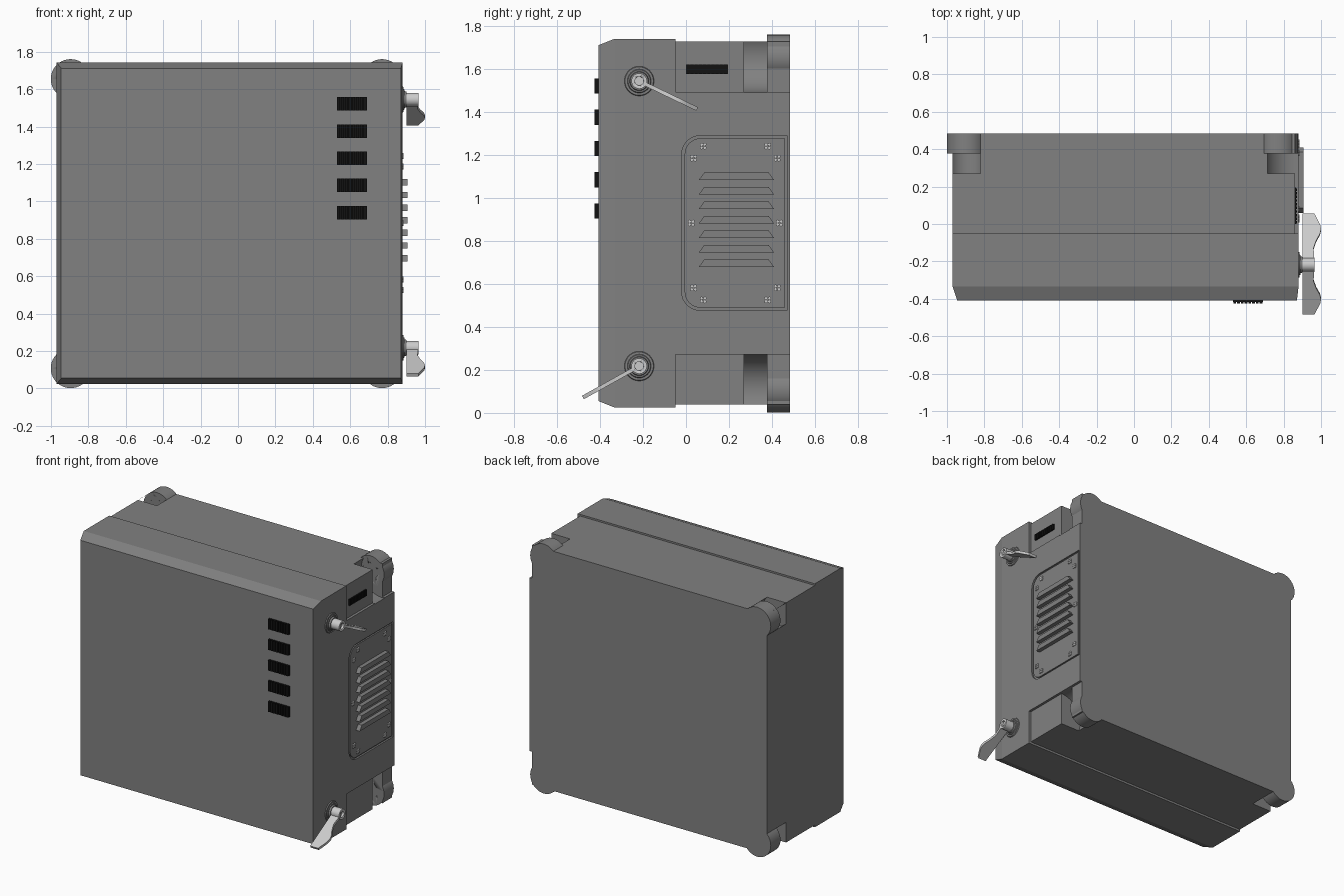
import bpy, bmesh, math
from mathutils import Vector, Matrix

cube = bpy.data.objects.get("Cube")
if cube:
    bpy.data.objects.remove(cube)


def material(name, value):
    m = bpy.data.materials.new(name)
    m.use_nodes = True
    color = (value, value, value, 1)
    m.diffuse_color = color
    m.node_tree.nodes["Principled BSDF"].inputs["Base Color"].default_value = color
    return m


GREY = material("case grey", 0.22)
METAL = material("light metal", 0.6)
BLACK = material("vent black", 0.006)


def finish(name, bm, mat, smooth=False):
    bmesh.ops.recalc_face_normals(bm, faces=bm.faces)
    mesh = bpy.data.meshes.new(name)
    bm.to_mesh(mesh)
    bm.free()
    mesh.materials.append(mat)
    ob = bpy.data.objects.new(name, mesh)
    bpy.context.collection.objects.link(ob)
    if smooth:
        bpy.ops.object.select_all(action='DESELECT')
        ob.select_set(True)
        bpy.context.view_layer.objects.active = ob
        bpy.ops.object.shade_smooth_by_angle(angle=math.radians(35))
    return ob


def add_box(bm, lo, hi):
    lo, hi = Vector(lo), Vector(hi)
    size = Matrix.Diagonal((*(hi - lo), 1))
    bmesh.ops.create_cube(bm, size=1, matrix=Matrix.Translation((lo + hi) / 2) @ size)


def box(name, lo, hi, mat):
    bm = bmesh.new()
    add_box(bm, lo, hi)
    return finish(name, bm, mat)


def add_cylinder(bm, start, axis, length, radius, tip=None, sides=40):
    axis = Vector(axis)
    turn = axis.to_track_quat('Z', 'Y').to_matrix().to_4x4()
    place = Matrix.Translation(Vector(start) + axis * length / 2) @ turn
    bmesh.ops.create_cone(bm, cap_ends=True, segments=sides, radius1=radius,
                          radius2=radius if tip is None else tip, depth=length, matrix=place)


def cylinder(name, start, axis, length, radius, mat):
    bm = bmesh.new()
    add_cylinder(bm, start, axis, length, radius)
    return finish(name, bm, mat, True)


def add_prism(bm, outline, offset):
    face = bm.faces.new([bm.verts.new(p) for p in outline])
    moved = bmesh.ops.extrude_face_region(bm, geom=[face])["geom"]
    bmesh.ops.translate(bm, vec=offset, verts=[v for v in moved if isinstance(v, bmesh.types.BMVert)])


def boolean(target, other, operation='DIFFERENCE'):
    mod = target.modifiers.new(operation.lower(), 'BOOLEAN')
    mod.operation, mod.object, mod.solver = operation, other, 'EXACT'
    bpy.context.view_layer.objects.active = target
    bpy.ops.object.modifier_apply(modifier=mod.name)
    bpy.data.objects.remove(other)


# Front cover with its sloped rim
bm = bmesh.new()
add_box(bm, (-0.97, -0.408, 0.025), (0.88, -0.05, 1.742))
edge = [v for v in bm.verts if v.co.y < -0.4]
back_loop = bmesh.ops.bisect_plane(bm, geom=bm.verts[:] + bm.edges[:] + bm.faces[:],
                                   plane_co=(0, -0.333, 0), plane_no=(0, 1, 0))
for v in edge:
    v.co.x += 0.025 if v.co.x < 0 else -0.009
    v.co.z += 0.03 if v.co.z < 1 else -0.03
finish("front_cover", bm, GREY)

# Rear housing, with the thicker right wall in the middle
housing = box("rear_housing", (-0.97, -0.05, 0.04), (0.862, 0.485, 1.73), GREY)
boolean(housing, box("wall", (0.7, -0.05, 0.272), (0.88, 0.485, 1.495), GREY), 'UNION')

# Corner pockets and round mounting ears
for side, ear_x, pocket_x, radius in (("left", 0.77, 0.862, 0.165), ("right", -0.895, -0.895, 0.105)):
    for level, z in (("top", 1.655), ("bottom", 0.108)):
        boolean(housing, cylinder("pocket", (pocket_x, 0.27, z), (0, 1, 0), 0.107, radius, GREY))
        ear = cylinder(f"ear_{level}_{side}", (ear_x, 0.377, z), (0, 1, 0), 0.108, 0.106, GREY)
        boolean(ear, cylinder("screw_hole", (ear_x, 0.36, z), (0, 1, 0), 0.07, 0.055, GREY))


# Side access plate seated in a shallow recess, rounded towards the front
def plate_outline(x, y0, y1, z0, z1, r):
    points = [(x, y1, z0), (x, y1, z1)]
    for cz, first in ((z1 - r, 90), (z0 + r, 180)):
        for i in range(9):
            a = math.radians(first + i * 90 / 8)
            points.append((x, y0 + r + r * math.cos(a), cz + r * math.sin(a)))
    return points


bm = bmesh.new()
add_prism(bm, plate_outline(0.868, -0.02, 0.472, 0.478, 1.29, 0.085), (0.05, 0, 0))
boolean(housing, finish("recess", bm, GREY))
bm = bmesh.new()
add_prism(bm, plate_outline(0.866, -0.006, 0.462, 0.49, 1.278, 0.073), (0.012, 0, 0))
finish("access_plate", bm, GREY)

# Louvres on the plate
bm = bmesh.new()
for i in range(7):
    z = 0.68 + i * 0.0675
    add_prism(bm, [(0.874, 0.06, z), (0.874, 0.41, z),
                   (0.874, 0.385, z + 0.034), (0.874, 0.085, z + 0.034)], (0.033, 0, 0))
finish("louvres", bm, GREY)

# Cross-slotted plate screws, mirrored in both directions
bm = bmesh.new()
for dy, dz in ((0.15, 0.358), (0.195, 0.302), (0.205, 0)):
    for sy in (-1, 1):
        for sz in (-1, 1) if dz else (1,):
            y, z = 0.23 + sy * dy, 0.884 + sz * dz
            for a in range(4):
                t = math.radians(45 + a * 90)
                add_cylinder(bm, (0.876, y + 0.011 * math.cos(t), z + 0.011 * math.sin(t)),
                             (1, 0, 0), 0.01, 0.008, sides=8)
finish("plate_screws", bm, METAL)

# Ribbed black vents on the front
for i in range(5):
    z = 0.94 + i * 0.1455
    bm = bmesh.new()
    add_box(bm, (0.53, -0.416, z - 0.036), (0.69, -0.405, z + 0.036))
    for k in range(8):
        add_box(bm, (0.532 + k * 0.02, -0.425, z - 0.036), (0.546 + k * 0.02, -0.415, z + 0.036))
    finish(f"front_vent_{i + 1}", bm, BLACK)

# Ribbed black vent on the side
bm = bmesh.new()
add_box(bm, (0.858, 0.0, 1.578), (0.866, 0.195, 1.622))
for k in range(10):
    add_box(bm, (0.865, 0.002 + k * 0.0195, 1.578), (0.872, 0.015 + k * 0.0195, 1.622))
finish("side_vent", bm, BLACK)

# Latches: stepped collar, hub and curved wing handle
WING = [(0, 0.902), (0.3, 0.902), (0.3, 0.964), (0.255, 0.984), (0.225, 0.996), (0.2, 1.0),
        (0.17, 0.994), (0.13, 0.975), (0.08, 0.96), (0.04, 0.962), (0, 0.965)]
for level, z, direction in (("top", 1.545, (0.27, -0.13)), ("bottom", 0.218, (-0.265, -0.148))):
    bm = bmesh.new()
    for x, length, radius, tip in ((0.878, 0.008, 0.07, 0.066), (0.885, 0.006, 0.056, 0.052),
                                   (0.89, 0.012, 0.045, 0.042)):
        add_cylinder(bm, (x, -0.218, z), (1, 0, 0), length, radius, tip)
    finish(f"latch_collar_{level}", bm, GREY, True)
    hub = cylinder(f"latch_hub_{level}", (0.895, -0.218, z), (1, 0, 0), 0.071, 0.036, METAL)
    boolean(hub, cylinder("hub_hole", (0.95, -0.218, z), (1, 0, 0), 0.05, 0.02, METAL))
    along = Vector((0, *direction)).normalized()
    across = Vector((0, -along.z, along.y)) * 0.018
    origin = Vector((0, -0.218, z)) - across / 2
    bm = bmesh.new()
    add_prism(bm, [origin + along * (0.022 + t * 0.927) + Vector((x, 0, 0)) for t, x in WING], across)
    finish(f"latch_wing_{level}", bm, METAL, True)
